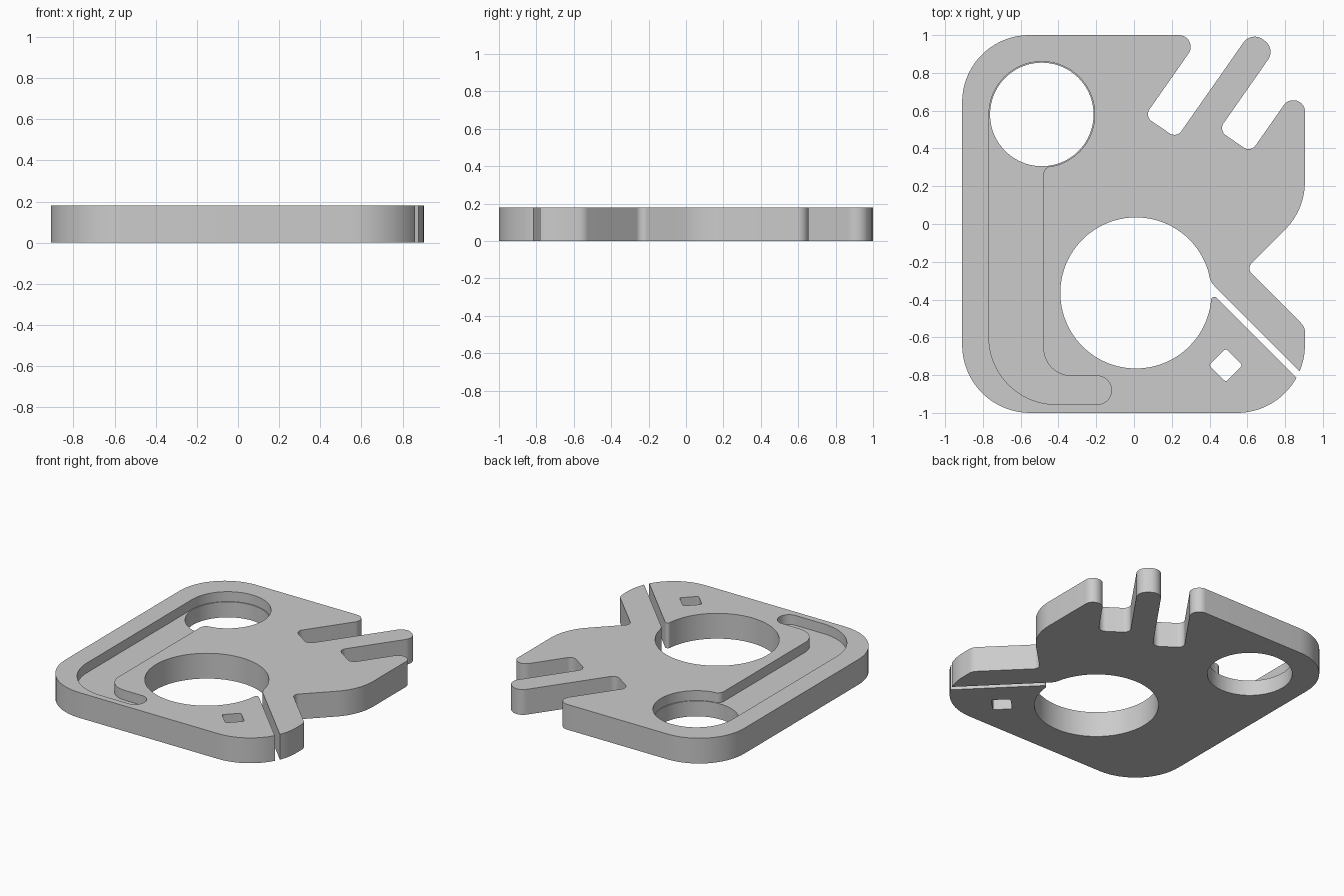
import bpy, bmesh
from math import radians, sin, cos, tan
from mathutils import Vector

cube = bpy.data.objects.get("Cube")
if cube:
    bpy.data.objects.remove(cube)

THICK = 0.18
GROOVE_FLOOR = 0.11

grey = bpy.data.materials.new("plate grey")
grey.use_nodes = True
colour = (0.6, 0.6, 0.6, 1)
grey.diffuse_color = colour
grey.node_tree.nodes["Principled BSDF"].inputs["Base Color"].default_value = colour


def arc(cx, cy, r, a0, a1):
    """Sharp points along a circular arc, angles in degrees."""
    n = max(2, int(abs(a1 - a0) / 4))
    angles = [radians(a0 + (a1 - a0) * i / n) for i in range(n + 1)]
    return [(cx + r * cos(a), cy + r * sin(a), 0) for a in angles]


def rounded(corners):
    """Replace each (x, y, radius) corner by a tangent fillet."""
    out = []
    for i, (x, y, r) in enumerate(corners):
        p = Vector((x, y))
        if r == 0:
            out.append(p)
            continue
        a = (Vector(corners[i - 1][:2]) - p).normalized()
        b = (Vector(corners[(i + 1) % len(corners)][:2]) - p).normalized()
        half = a.angle(b) / 2
        centre = p + (a + b).normalized() * (r / sin(half))
        start = p + a * (r / tan(half)) - centre
        end = p + b * (r / tan(half)) - centre
        sweep = start.angle(end)
        n = max(4, int(sweep / radians(5)))
        for k in range(n + 1):
            t = k / n
            out.append(centre + (start * sin((1 - t) * sweep)
                                 + end * sin(t * sweep)) / sin(sweep))
    return out


def prism(name, corners, z0, z1):
    """Extrude a rounded outline between two heights."""
    bm = bmesh.new()
    face = bm.faces.new([bm.verts.new((p.x, p.y, z0)) for p in rounded(corners)])
    top = bmesh.ops.extrude_face_region(bm, geom=[face])["geom"]
    bmesh.ops.translate(bm, vec=(0, 0, z1 - z0),
                        verts=[v for v in top if isinstance(v, bmesh.types.BMVert)])
    bmesh.ops.recalc_face_normals(bm, faces=bm.faces)
    mesh = bpy.data.meshes.new(name)
    bm.to_mesh(mesh)
    bm.free()
    mesh.materials.append(grey)
    obj = bpy.data.objects.new(name, mesh)
    bpy.context.collection.objects.link(obj)
    return obj


# Plate outline, running in through the slit and around the large hole
outline = [(-0.91, 1, 0.355), (-0.91, -1, 0.36)]
outline += arc(0.545, -0.64, 0.36, -90, -29)                 # lower right corner
outline += [(0.41, -0.363, 0.018)]                           # slit tip
outline += arc(0.01, -0.365, 0.4, -8, -343)                  # large hole
outline += [(0.406, -0.308, 0.1)]
outline += arc(0.545, -0.64, 0.36, -23, 0)                   # tab
outline += [(0.905, -0.545, 0.07), (0.595, -0.235, 0.04), (0.905, 0.075, 0.36)]
outline += [(0.905, 0.655, 0.06), (0.811, 0.655, 0.06)]      # short finger
outline += [(0.618, 0.379, 0.045), (0.448, 0.496, 0.045)]    # right slot
outline += [(0.751, 0.929, 0.072), (0.621, 1.02, 0.072)]     # long finger
outline += [(0.225, 0.455, 0.045), (0.056, 0.57, 0.045)]     # left slot
outline += [(0.357, 1, 0.062)]
plate = prism("plate", outline, 0, THICK)

# Curved groove ending in a shallow counterbore
groove = [(-0.768, -0.955, 0.355), (-0.12, -0.955, 0.073), (-0.12, -0.805, 0.073),
          (-0.48, -0.805, 0.15), (-0.48, 0.305, 0.045)]
groove += arc(-0.488, 0.58, 0.28, -77, 180)

# Diamond-shaped through hole
dx, dy, d = 0.486, -0.748, 0.088
diamond = [(dx + d, dy, 0.012), (dx, dy + d, 0.012),
           (dx - d, dy, 0.012), (dx, dy - d, 0.012)]

cutters = [
    prism("groove_cutter", groove, GROOVE_FLOOR, THICK + 0.1),
    prism("round_hole_cutter", arc(-0.488, 0.58, 0.274, 0, 356), -0.1, THICK + 0.2),
    prism("diamond_cutter", diamond, -0.1, THICK + 0.1),
]

bpy.context.view_layer.objects.active = plate
plate.select_set(True)
for cutter in cutters:
    cutter.hide_render = True
    mod = plate.modifiers.new(cutter.name, "BOOLEAN")
    mod.operation = "DIFFERENCE"
    mod.solver = "EXACT"
    mod.object = cutter
    bpy.ops.object.modifier_apply(modifier=mod.name)
    bpy.data.objects.remove(cutter)

bpy.ops.object.shade_smooth_by_angle(angle=radians(30))
